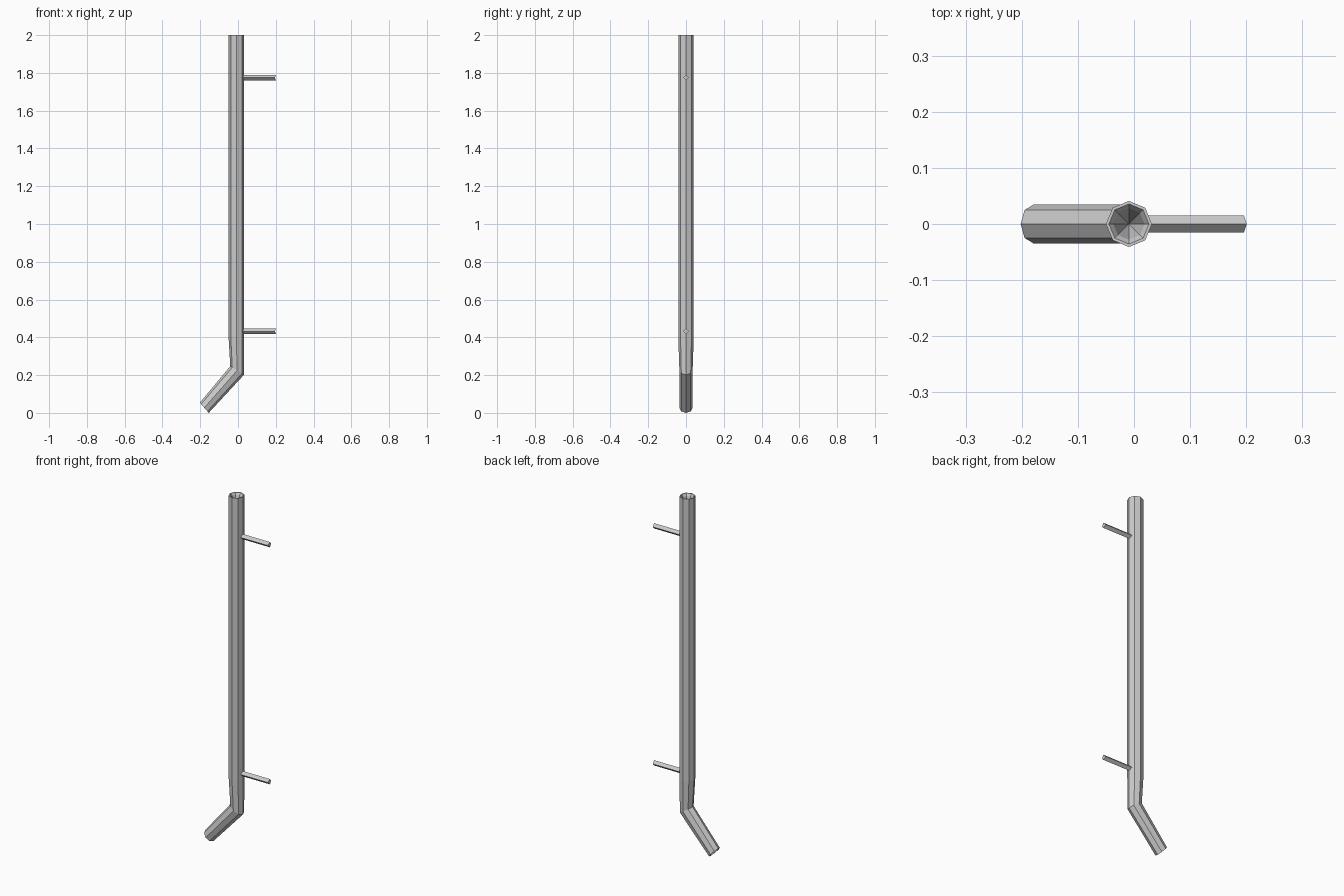
import bpy, bmesh
from math import cos, sin, pi
from mathutils import Vector

if "Cube" in bpy.data.objects:
    bpy.data.objects.remove(bpy.data.objects["Cube"])


def ring(bm, left, right, ry, n=8):
    """Ring of n vertices spanning two (x, z) points, with half-width ry in y."""
    l, r = Vector((left[0], 0, left[1])), Vector((right[0], 0, right[1]))
    c, h = (l + r) / 2, (r - l) / 2
    return [bm.verts.new(c + h * cos(2 * pi * i / n) + Vector((0, ry * sin(2 * pi * i / n), 0)))
            for i in range(n)]


def bridge(bm, a, b):
    n = len(a)
    for i in range(n):
        bm.faces.new((a[i], a[(i + 1) % n], b[(i + 1) % n], b[i]))


def recess(bm, outer, inward, rim, throat, depth):
    """Hollow mouth: flat rim, sloped lip, then a deep cone."""
    c = sum((v.co for v in outer), Vector()) / len(outer)
    prev = outer
    for scale, d in ((rim, 0), (throat, 0.012)):
        cur = [bm.verts.new(c + (v.co - c) * scale + inward * d) for v in outer]
        bridge(bm, prev, cur)
        prev = cur
    tip = bm.verts.new(c + inward * depth)
    for i in range(len(prev)):
        bm.faces.new((prev[i], prev[(i + 1) % len(prev)], tip))


def finish(bm, name):
    bmesh.ops.recalc_face_normals(bm, faces=bm.faces)
    me = bpy.data.meshes.new(name)
    bm.to_mesh(me)
    bm.free()
    ob = bpy.data.objects.new(name, me)
    bpy.context.collection.objects.link(ob)


# Downpipe: straight run, slight taper, mitred elbow and angled spout
bm = bmesh.new()
sections = [((-0.05, 2.0), (0.032, 2.0), 0.041),
            ((-0.05, 0.40), (0.032, 0.40), 0.041),
            ((-0.041, 0.247), (0.032, 0.202), 0.035),
            ((-0.202, 0.054), (-0.155, 0.0), 0.035)]
rings = [ring(bm, *s) for s in sections]
for a, b in zip(rings, rings[1:]):
    bridge(bm, a, b)
recess(bm, rings[0], Vector((0, 0, -1)), 0.87, 0.68, 0.12)
recess(bm, rings[-1], Vector((0.66, 0, 0.75)).normalized(), 0.87, 0.68, 0.12)
finish(bm, "downpipe")

# Wall brackets: thin diamond-section rods
for name, z in (("upper_bracket", 1.775), ("lower_bracket", 0.432)):
    bm = bmesh.new()
    ends = []
    for x, back in ((0.015, 0.0), (0.201, 0.005)):
        ends.append([bm.verts.new(p) for p in ((x - back, 0.015, z), (x, 0, z + 0.015),
                                               (x - back, -0.015, z), (x, 0, z - 0.015))])
    bridge(bm, *ends)
    for e in ends:
        bm.faces.new(e)
    finish(bm, name)
